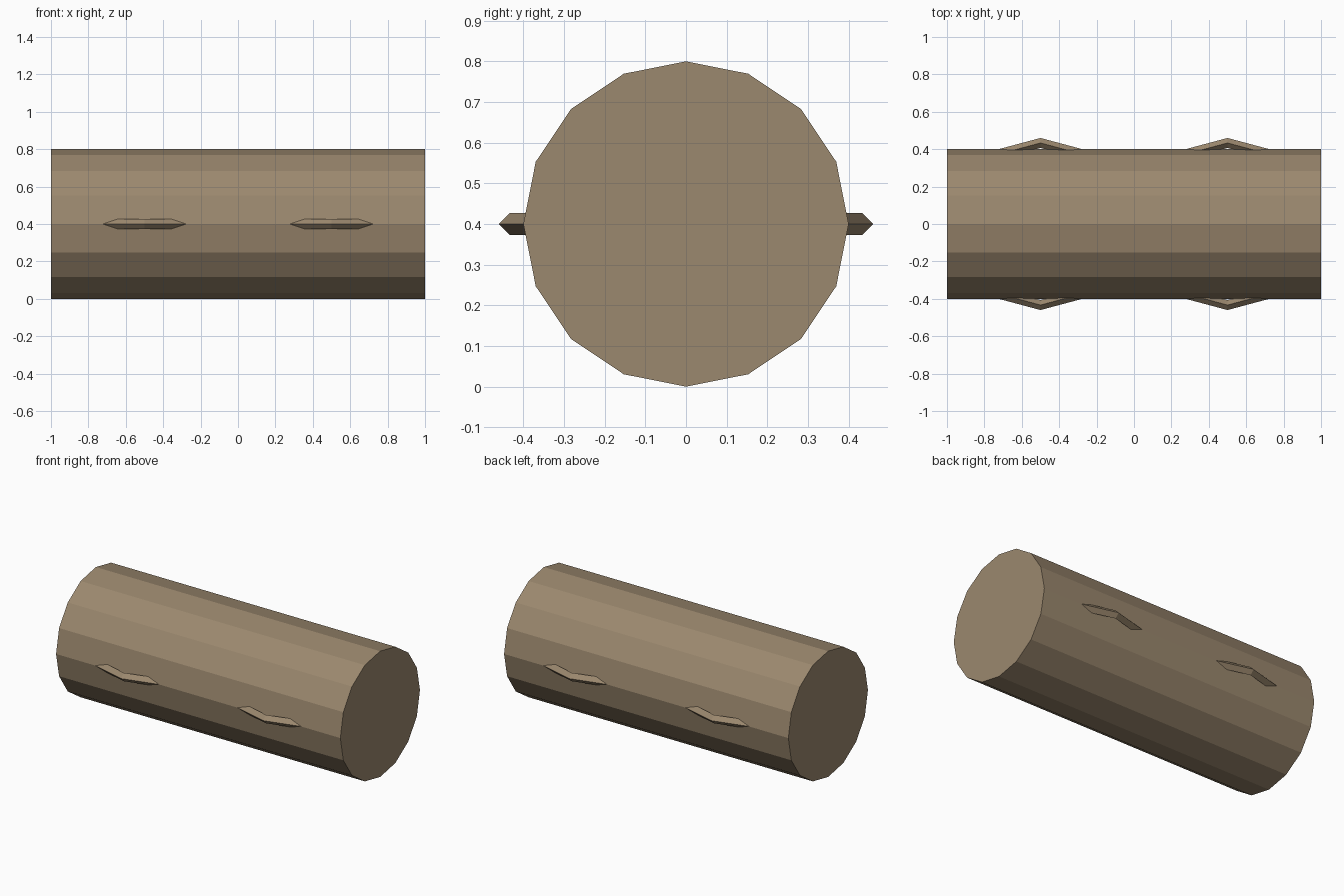
import bpy
import math

cube = bpy.data.objects.get("Cube")
if cube:
    bpy.data.objects.remove(cube, do_unlink=True)

RADIUS = 0.4
LENGTH = 2.0

# Single weathered wood colour
wood = bpy.data.materials.new("weathered wood")
wood.use_nodes = True
colour = (0.328, 0.246, 0.156, 1)
wood.diffuse_color = colour
bsdf = wood.node_tree.nodes["Principled BSDF"]
bsdf.inputs["Base Color"].default_value = colour
bsdf.inputs["Roughness"].default_value = 0.9


def finish(name):
    obj = bpy.context.object
    obj.name = obj.data.name = name
    obj.data.materials.append(wood)
    bpy.ops.object.shade_flat()


# Faceted log lying along x, with a corner at the top
bpy.ops.mesh.primitive_cylinder_add(
    vertices=16, radius=RADIUS, depth=LENGTH,
    location=(0, 0, RADIUS), rotation=(0, math.pi / 2, 0))
finish("log")

# Horizontal rings through the log; only their corners emerge as handles
for side, x in (("right", -0.5), ("left", 0.5)):
    bpy.ops.mesh.primitive_torus_add(
        major_segments=12, minor_segments=4,
        major_radius=0.4333, minor_radius=0.0267,
        location=(x, 0, RADIUS))
    finish(side + "_handle_ring")
